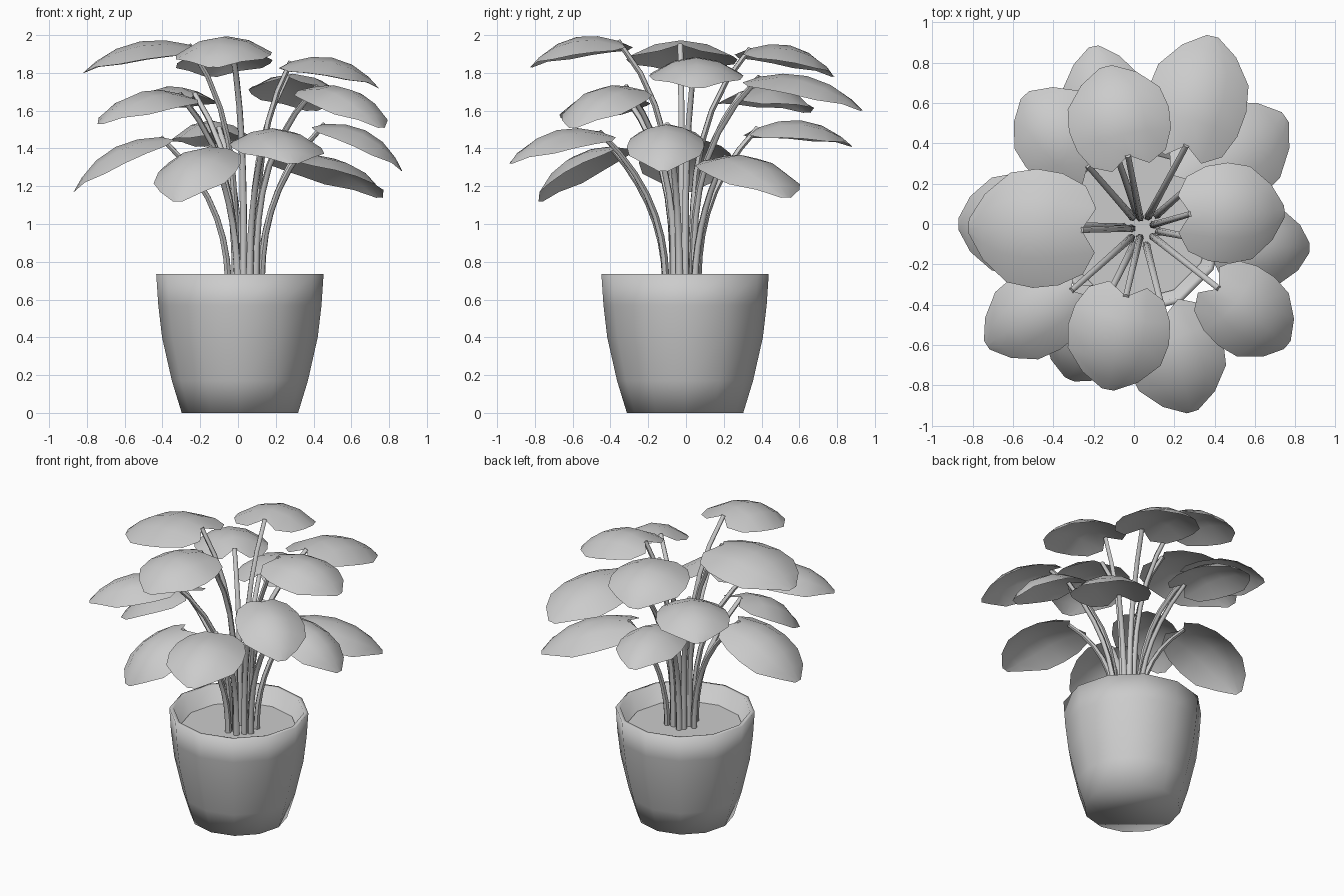
import bpy, bmesh, math
from mathutils import Vector

cube = bpy.data.objects.get("Cube")
if cube:
    bpy.data.objects.remove(cube, do_unlink=True)

grey = bpy.data.materials.new("plain_grey")
grey.use_nodes = True
grey.diffuse_color = (0.6, 0.6, 0.6, 1)
grey.node_tree.nodes["Principled BSDF"].inputs["Base Color"].default_value = (0.6, 0.6, 0.6, 1)

POT = Vector((0.01, -0.005, 0))
UP = Vector((0, 0, 1))


def finish(obj, angle):
    """Select an object, give it the material and shade it."""
    bpy.ops.object.select_all(action="DESELECT")
    obj.select_set(True)
    bpy.context.view_layer.objects.active = obj
    if obj.type == "CURVE":
        bpy.ops.object.convert(target="MESH")
    obj.data.materials.clear()
    obj.data.materials.append(grey)
    bpy.ops.object.shade_smooth_by_angle(angle=math.radians(angle))


def mesh_object(name, bm, angle):
    mesh = bpy.data.meshes.new(name)
    bm.to_mesh(mesh)
    bm.free()
    obj = bpy.data.objects.new(name, mesh)
    bpy.context.collection.objects.link(obj)
    finish(obj, angle)


def lathe(name, profile, angle, sides=12):
    """Turn (radius, height) pairs round the pot axis, capping both ends."""
    bm = bmesh.new()
    rings = []
    for r, z in profile:
        turns = [math.tau * i / sides for i in range(sides)]
        rings.append([bm.verts.new(POT + Vector((r * math.cos(a), r * math.sin(a), z))) for a in turns])
    for low, high in zip(rings, rings[1:]):
        for i in range(sides):
            j = (i + 1) % sides
            bm.faces.new((low[i], low[j], high[j], high[i]))
    bm.faces.new(rings[0][::-1])
    bm.faces.new(rings[-1])
    mesh_object(name, bm, angle)


def stem(name, attach, steps=8):
    """Stalk that rises steeply and bends outward; taller ones bend later."""
    height = attach.z - 1.4
    out = Vector((attach.x - 0.04, attach.y + 0.02, 0)).normalized()
    base = Vector((0.04, -0.02, 0.6)) + out * (0.095 - 0.08 * height)
    curve = bpy.data.curves.new(name, "CURVE")
    curve.dimensions = "3D"
    curve.bevel_depth = 0.018
    curve.bevel_resolution = 1
    curve.use_fill_caps = True
    line = curve.splines.new("POLY")
    line.points.add(steps)
    for i, point in enumerate(line.points):
        t = i / steps
        p = base.lerp(attach, t ** (2.4 + 2.6 * height))
        p.z = base.z + (attach.z - base.z) * t
        point.co = (*p, 1)
        point.radius = 1.15 - 0.35 * t
    obj = bpy.data.objects.new(name, curve)
    bpy.context.collection.objects.link(obj)
    finish(obj, 60)


# Stations along a leaf: (distance along, relative half width)
OUTLINE = [(0, 0.74), (0.2, 0.94), (0.42, 1), (0.65, 0.92), (0.86, 0.55), (1, 0.12)]
ACROSS = (-1, -0.5, 0, 0.5, 1)


def leaf(name, attach, tip, width):
    """Domed blade with a notch at the stalk and a blunt tip."""
    along = tip - attach
    side = UP.cross(along).normalized()
    normal = along.cross(side).normalized()
    bm = bmesh.new()
    rows = []
    for station, w in OUTLINE:
        row = []
        for v in ACROSS:
            u = station
            if station == 0:
                u -= 0.1 * math.sin(math.pi * abs(v))
            lift = 0.34 * u * (1 - u) - 0.1 * (v * w) ** 2
            row.append(bm.verts.new(attach + along * u + side * (v * w * width / 2) + normal * lift))
        rows.append(row)
    for a, b in zip(rows, rows[1:]):
        for i in range(len(ACROSS) - 1):
            bm.faces.new((a[i], b[i], b[i + 1], a[i + 1]))
    bm.normal_update()
    if sum(f.normal.z for f in bm.faces) < 0:
        bmesh.ops.reverse_faces(bm, faces=bm.faces[:])
    mesh_object(name, bm, 60)


# Pot with a thin rim and a sloping inner wall, softly shaded all over, and soil
lathe("pot", [(0.308, 0), (0.36, 0.17), (0.412, 0.4), (0.432, 0.57), (0.443, 0.735),
              (0.415, 0.735), (0.37, 0.59)], 180)
lathe("soil", [(0.368, 0.595), (0.372, 0.62)], 40)

# Foliage: stalk end, leaf tip, leaf width
FOLIAGE = {
    "top_right": ((-0.26, -0.03, 1.95), (-0.82, -0.01, 1.8), 0.59),
    "top_front": ((-0.04, -0.36, 1.97), (-0.13, -0.82, 1.83), 0.51),
    "top_back": ((-0.03, 0.34, 1.93), (-0.14, 0.78, 1.78), 0.51),
    "top_left": ((0.28, 0.05, 1.86), (0.745, 0.06, 1.72), 0.5),
    "middle_front_left": ((0.42, -0.32, 1.73), (0.76, -0.6, 1.51), 0.44),
    "middle_back_left": ((0.26, 0.39, 1.78), (0.39, 0.93, 1.6), 0.5),
    "middle_back_right": ((-0.23, 0.29, 1.69), (-0.54, 0.64, 1.59), 0.47),
    "middle_front_right": ((-0.31, -0.33, 1.69), (-0.73, -0.6, 1.53), 0.43),
    "low_front": ((0.15, -0.46, 1.49), (0.29, -0.93, 1.32), 0.49),
    "low_front_right": ((-0.15, -0.4, 1.41), (-0.32, -0.77, 1.12), 0.45),
    "low_right": ((-0.41, 0.0, 1.46), (-0.87, 0.0, 1.17), 0.5),
    "low_back": ((-0.1, 0.38, 1.51), (-0.2, 0.88, 1.41), 0.42),
    "low_back_left": ((0.3, 0.21, 1.36), (0.75, 0.53, 1.14), 0.5),
    "low_left": ((0.46, -0.1, 1.53), (0.87, -0.12, 1.28), 0.41),
}
for place, (attach, tip, width) in FOLIAGE.items():
    stem(place + "_stem", Vector(attach))
    leaf(place + "_leaf", Vector(attach), Vector(tip), width)
